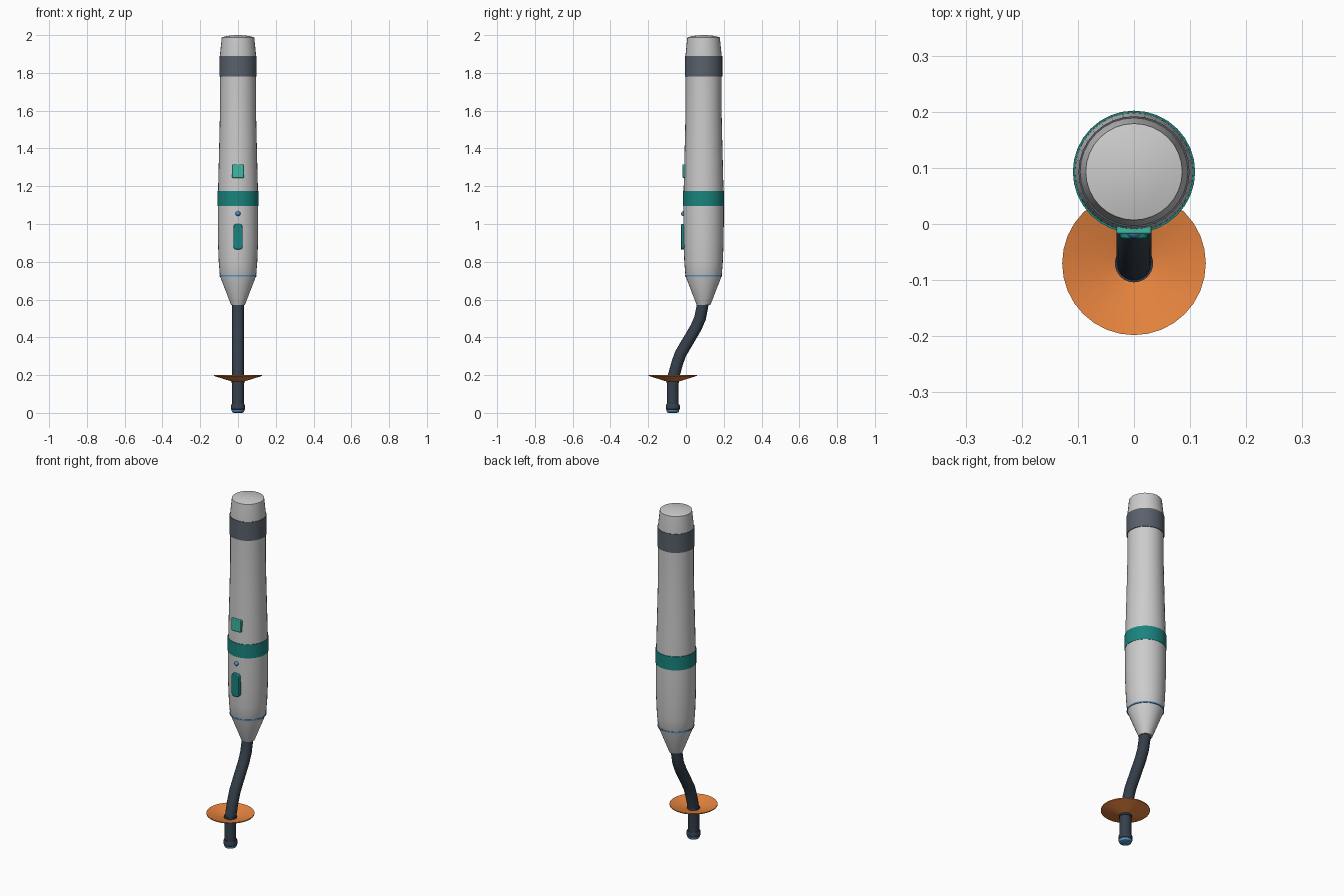
import bpy, bmesh, math

if "Cube" in bpy.data.objects:
    bpy.data.objects.remove(bpy.data.objects["Cube"])

BODY_Y, TIP_Y, SIDES = 0.093, -0.07, 32


def material(name, rgb):
    m = bpy.data.materials.new(name)
    m.diffuse_color = (*rgb, 1)
    m.use_nodes = True
    m.node_tree.nodes["Principled BSDF"].inputs["Base Color"].default_value = m.diffuse_color
    return m


WHITE = material("white_plastic", (0.80, 0.81, 0.82))
GREY = material("grey_rubber", (0.10, 0.12, 0.15))
DARK = material("dark_tube", (0.035, 0.05, 0.07))
TEAL = material("teal", (0.01, 0.23, 0.21))
MINT = material("mint", (0.05, 0.48, 0.36))
BLUE = material("blue", (0.08, 0.28, 0.55))
ORANGE = material("orange", (0.80, 0.23, 0.05))


def finish(obj, mat, angle=30):
    obj.data.materials.append(mat)
    bpy.ops.object.select_all(action='DESELECT')
    obj.select_set(True)
    bpy.context.view_layer.objects.active = obj
    bpy.ops.object.shade_smooth_by_angle(angle=math.radians(angle))
    return obj


def lathe(name, profile, y, mat, closed=False):
    """Revolve (radius, z) points about a vertical axis at (0, y)."""
    bm = bmesh.new()
    rings = []
    for r, z in profile:
        rings.append([bm.verts.new((r * math.cos(a), y + r * math.sin(a), z))
                      for a in (2 * math.pi * i / SIDES for i in range(SIDES))])
    pairs = list(zip(rings, rings[1:]))
    if closed:
        pairs.append((rings[-1], rings[0]))
    for lo, hi in pairs:
        for i in range(SIDES):
            j = (i + 1) % SIDES
            bm.faces.new((lo[i], lo[j], hi[j], hi[i]))
    if not closed:
        bm.faces.new(rings[0][::-1])
        bm.faces.new(rings[-1])
    bmesh.ops.recalc_face_normals(bm, faces=bm.faces)
    me = bpy.data.meshes.new(name)
    bm.to_mesh(me)
    bm.free()
    obj = bpy.data.objects.new(name, me)
    bpy.context.collection.objects.link(obj)
    return finish(obj, mat)


def button(name, size, loc, mat, bevel, corner=0):
    """Box with rounded front corners and softened edges."""
    bpy.ops.mesh.primitive_cube_add(size=1, location=loc)
    obj = bpy.context.object
    obj.name = name
    obj.scale = size
    bpy.ops.object.transform_apply(location=False, rotation=False, scale=True)
    if corner:
        bm = bmesh.new()
        bm.from_mesh(obj.data)
        along_y = [e for e in bm.edges
                   if abs(e.verts[0].co.y - e.verts[1].co.y) > size[1] * 0.9]
        bmesh.ops.bevel(bm, geom=along_y, offset=corner, segments=5,
                        profile=0.5, affect='EDGES')
        bm.to_mesh(obj.data)
        bm.free()
    mod = obj.modifiers.new("soft_edges", 'BEVEL')
    mod.width, mod.segments = bevel, 2
    return finish(obj, mat)


# handle: tapered nose, swelling grip, slim upper body, domed end
lathe("handle_body", [(0.036, 0.57), (0.096, 0.725), (0.102, 0.80), (0.106, 0.90),
                      (0.107, 1.0), (0.107, 1.10), (0.105, 1.20), (0.102, 1.32),
                      (0.098, 1.48), (0.095, 1.62), (0.095, 1.78), (0.096, 1.89),
                      (0.086, 1.988), (0.055, 1.996), (0.015, 2.0)], BODY_Y, WHITE)

# bands around the handle
lathe("upper_grey_band", [(0.094, 1.78), (0.099, 1.78), (0.099, 1.89), (0.094, 1.89)],
      BODY_Y, GREY, True)
lathe("middle_teal_band", [(0.104, 1.095), (0.109, 1.095), (0.109, 1.175), (0.104, 1.175)],
      BODY_Y, TEAL, True)
lathe("nose_blue_ring", [(0.093, 0.721), (0.098, 0.721), (0.098, 0.729), (0.093, 0.729)],
      BODY_Y, BLUE, True)

# controls on the front
button("power_button", (0.05, 0.03, 0.135), (0, -0.012, 0.932), TEAL, 0.004, 0.018)
button("status_window", (0.062, 0.02, 0.072), (0, -0.008, 1.28), MINT, 0.003, 0.005)
bpy.ops.mesh.primitive_uv_sphere_add(segments=16, ring_count=8, radius=0.013,
                                     location=(0, -0.013, 1.055))
bpy.context.object.name = "indicator_light"
finish(bpy.context.object, BLUE, 60)

# bent neck tube
curve = bpy.data.curves.new("neck_tube", 'CURVE')
curve.dimensions = '3D'
curve.bevel_depth, curve.bevel_resolution = 0.031, 6
curve.use_fill_caps = True
path = [(0.091, 0.60), (0.086, 0.56), (0.074, 0.50), (0.052, 0.45), (-0.01, 0.345),
        (-0.030, 0.31), (-0.046, 0.265), (-0.064, 0.20), (TIP_Y, 0.165), (TIP_Y, 0.02)]
spline = curve.splines.new('POLY')
spline.points.add(len(path) - 1)
for p, (y, z) in zip(spline.points, path):
    p.co = (0, y, z, 1)
tube = bpy.data.objects.new("neck_tube", curve)
bpy.context.collection.objects.link(tube)
bpy.ops.object.select_all(action='DESELECT')
tube.select_set(True)
bpy.context.view_layer.objects.active = tube
bpy.ops.object.convert(target='MESH')
finish(bpy.context.object, DARK, 40)

# shallow dish guard with its collar
lathe("guard_dish", [(0.032, 0.166), (0.128, 0.196), (0.128, 0.201), (0.032, 0.174)],
      TIP_Y, ORANGE, True)
lathe("guard_collar", [(0.030, 0.157), (0.034, 0.157), (0.034, 0.184), (0.030, 0.184)],
      TIP_Y, DARK, True)

# tip ring and blue lens
lathe("tip_ring", [(0.034, 0.016), (0.037, 0.02), (0.037, 0.04), (0.034, 0.046)],
      TIP_Y, DARK)
lathe("tip_lens", [(0.022, 0.0), (0.031, 0.004), (0.034, 0.011), (0.034, 0.018)],
      TIP_Y, BLUE)
